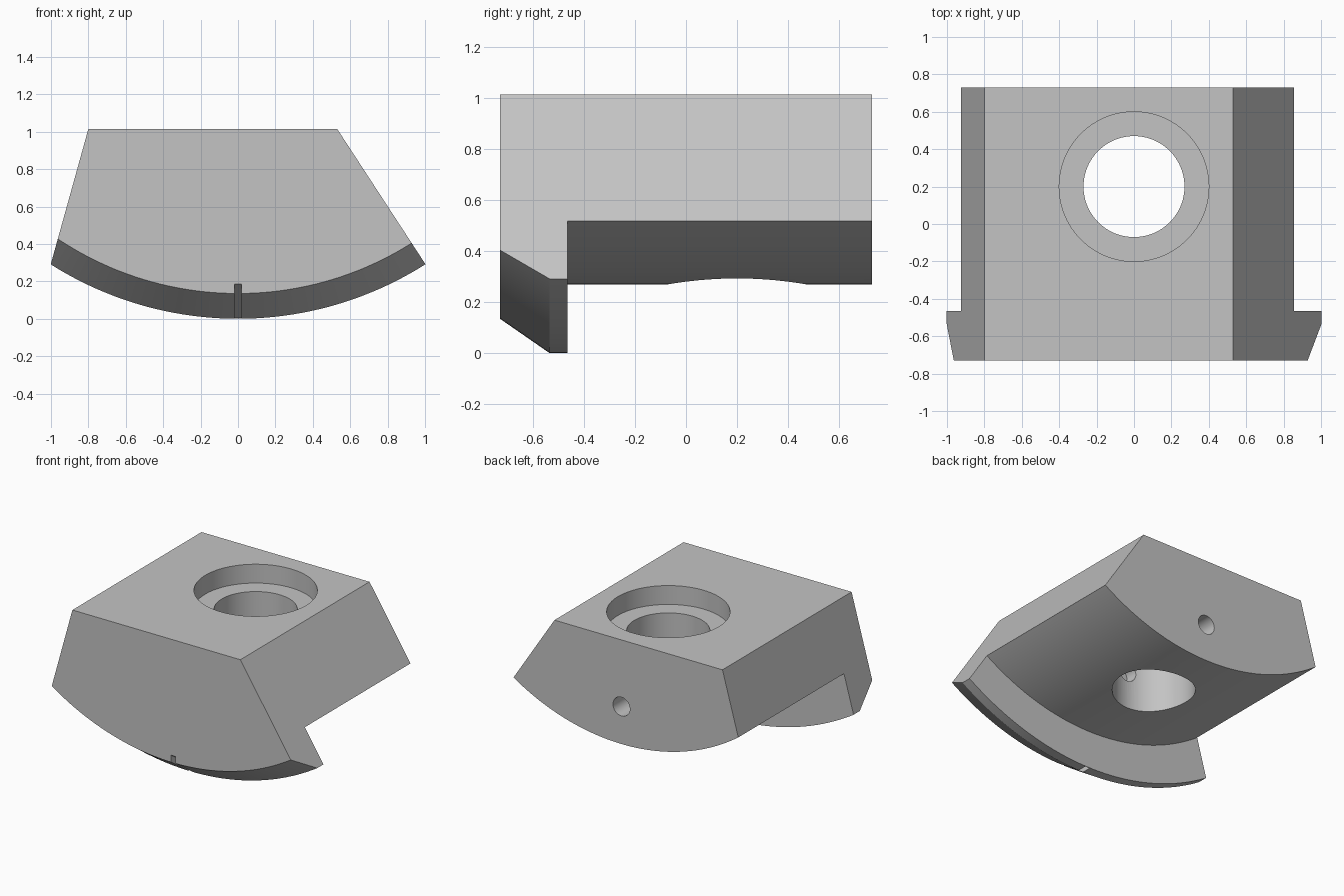
import bpy, bmesh, math
from mathutils import Matrix, Vector

AXIS_Z = 1.87          # height of the axis shared by all curved undersides
BORE_Y = 0.2

cube = bpy.data.objects.get("Cube")
if cube:
    bpy.data.objects.remove(cube, do_unlink=True)


def make_object(name, bm):
    bmesh.ops.recalc_face_normals(bm, faces=bm.faces[:])
    mesh = bpy.data.meshes.new(name)
    bm.to_mesh(mesh)
    bm.free()
    obj = bpy.data.objects.new(name, mesh)
    bpy.context.collection.objects.link(obj)
    return obj


def prism(name, points, direction):
    """Extrude a closed 3D outline along a direction."""
    bm = bmesh.new()
    face = bm.faces.new([bm.verts.new(p) for p in points])
    grown = bmesh.ops.extrude_face_region(bm, geom=[face])
    verts = [v for v in grown["geom"] if isinstance(v, bmesh.types.BMVert)]
    bmesh.ops.translate(bm, verts=verts, vec=Vector(direction))
    return make_object(name, bm)


def cylinder(name, radius, start, end, segments=96):
    start, end = Vector(start), Vector(end)
    axis = end - start
    turn = axis.to_track_quat("Z", "Y").to_matrix().to_4x4()
    bm = bmesh.new()
    bmesh.ops.create_cone(bm, cap_ends=True, segments=segments, radius1=radius,
                          radius2=radius, depth=axis.length,
                          matrix=Matrix.Translation((start + end) / 2) @ turn)
    return make_object(name, bm)


def lathe(name, profile, segments=240):
    """Turn a (y, radius) profile about the long axis and cap both ends."""
    bm = bmesh.new()
    verts = [bm.verts.new((0, y, AXIS_Z - r)) for y, r in profile]
    edges = [bm.edges.new(pair) for pair in zip(verts, verts[1:])]
    bmesh.ops.spin(bm, geom=verts + edges, cent=(0, 0, AXIS_Z), axis=(0, 1, 0),
                   angle=math.tau, steps=segments)
    bmesh.ops.remove_doubles(bm, verts=bm.verts[:], dist=0.0001)
    bmesh.ops.holes_fill(bm, edges=[e for e in bm.edges if e.is_boundary], sides=0)
    return make_object(name, bm)


def combine(target, tool, operation):
    """Apply a boolean and discard its tool."""
    tool.hide_render = True
    mod = target.modifiers.new(operation.title(), "BOOLEAN")
    mod.operation, mod.solver, mod.object = operation, "EXACT", tool
    graph = bpy.context.evaluated_depsgraph_get()
    mesh = bpy.data.meshes.new_from_object(target.evaluated_get(graph))
    target.modifiers.clear()
    target.data = mesh
    bpy.data.objects.remove(tool, do_unlink=True)


# Block with unequal sloping sides, running past the curved underside
def side_x(top, bottom, z):
    return top + (bottom - top) * (1.015 - z) / 0.72

low = -0.2
outline = [(-0.8, 1.015), (0.53, 1.015),
           (side_x(0.53, 1, low), low), (side_x(-0.8, -1, low), low)]
block = prism("clamp_block", [(x, -1, z) for x, z in outline], (0, 2, 0))

# Turned shape: bevelled front lip, then the recessed saddle
turned = lathe("turned_envelope", [(-0.73, 1.735), (-0.535, 1.87), (-0.465, 1.87),
                                   (-0.465, 1.6), (0.73, 1.6)])
combine(block, turned, "INTERSECT")

# Bolt bore, counterbore and cross-drilled pin hole
for name, radius, start, end in (
        ("bolt_bore", 0.27, (0, BORE_Y, -0.2), (0, BORE_Y, 1.3)),
        ("counterbore", 0.4, (0, BORE_Y, 0.88), (0, BORE_Y, 1.3)),
        ("pin_hole", 0.067, (0, -0.15, 0.538), (0, 0.9, 0.538))):
    combine(block, cylinder(name, radius, start, end), "DIFFERENCE")

# Narrow index slot following the slope of the lip bevel
slope = 0.692
path = [(-0.9, 0.185 + 0.17 * slope), (-0.468, 0.185 - 0.262 * slope),
        (-0.468, -0.3), (-0.9, -0.3)]
slot = prism("index_slot", [(-0.018, y, z) for y, z in path], (0.036, 0, 0))
combine(block, slot, "DIFFERENCE")

# Plain grey metal
grey = bpy.data.materials.new("grey_metal")
grey.use_nodes = True
colour = (0.55, 0.55, 0.55, 1)
grey.diffuse_color = colour
grey.node_tree.nodes["Principled BSDF"].inputs["Base Color"].default_value = colour
block.data.materials.clear()
block.data.materials.append(grey)
for poly in block.data.polygons:
    poly.material_index = 0

bpy.ops.object.select_all(action="DESELECT")
block.select_set(True)
bpy.context.view_layer.objects.active = block
bpy.ops.object.shade_smooth_by_angle(angle=math.radians(20))
